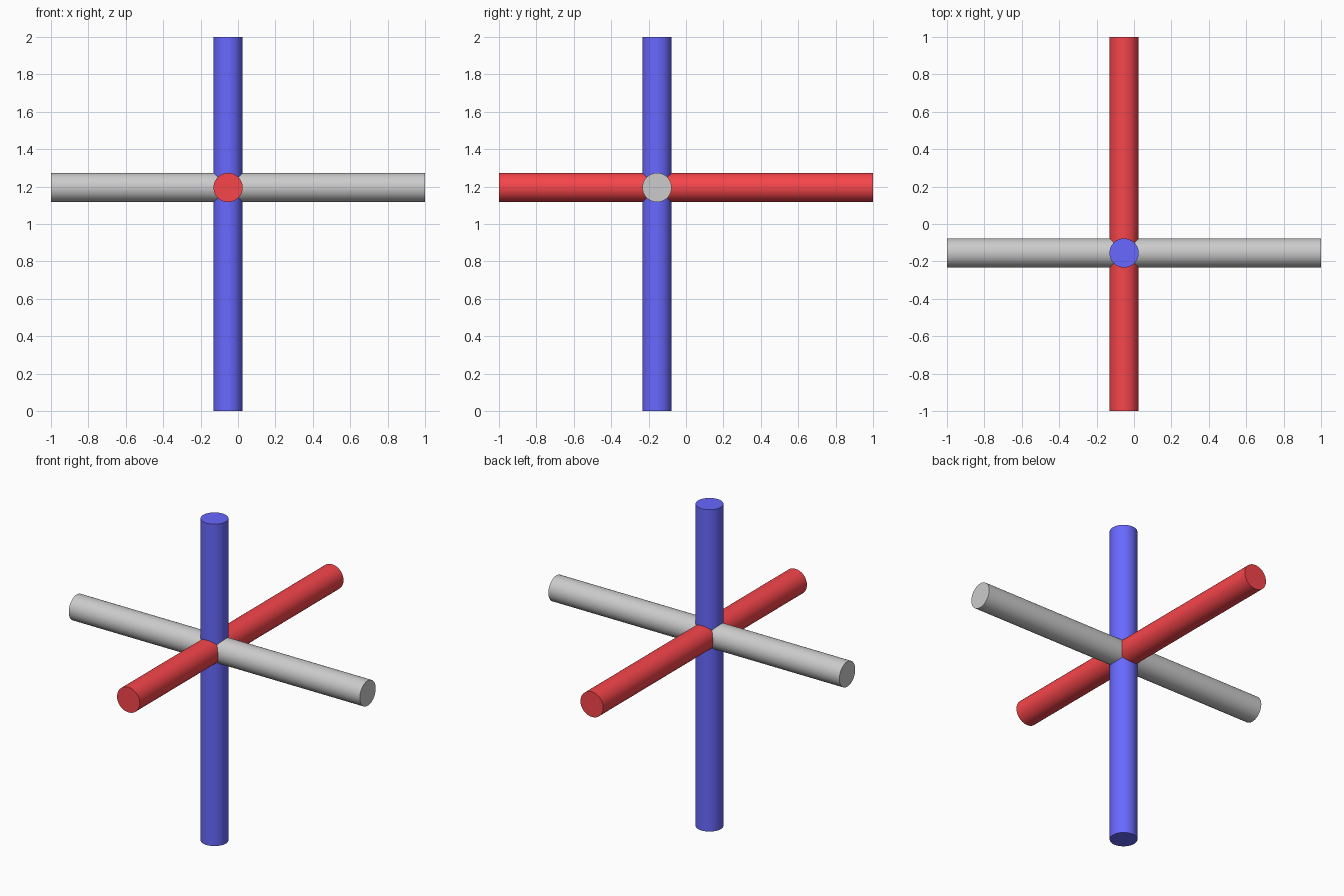
import bpy
from math import pi

if "Cube" in bpy.data.objects:
    bpy.data.objects.remove(bpy.data.objects["Cube"])

CENTRE = (-0.053, -0.155, 1.195)   # point where the three rods cross
RADIUS = 0.078


def colour(name, rgb):
    mat = bpy.data.materials.new(name)
    mat.diffuse_color = (*rgb, 1)
    mat.use_nodes = True
    mat.node_tree.nodes["Principled BSDF"].inputs["Base Color"].default_value = mat.diffuse_color
    return mat


def rod(name, axis, middle, rotation, mat=None):
    """Two-unit rod through the crossing point, centred at `middle` on its own axis."""
    location = list(CENTRE)
    location[axis] = middle
    bpy.ops.mesh.primitive_cylinder_add(vertices=64, radius=RADIUS, depth=2,
                                        location=location, rotation=rotation)
    obj = bpy.context.object
    obj.name = name
    if mat:
        obj.data.materials.append(mat)
    bpy.ops.object.shade_smooth_by_angle()


# Three perpendicular rods crossing off-centre
rod("side_to_side_rod", 0, 0, (0, pi / 2, 0))
rod("front_to_back_rod", 1, 0, (pi / 2, 0, 0), colour("red", (0.92, 0.06, 0.07)))
rod("upright_rod", 2, 1, (0, 0, 0), colour("blue", (0.14, 0.14, 1.0)))
